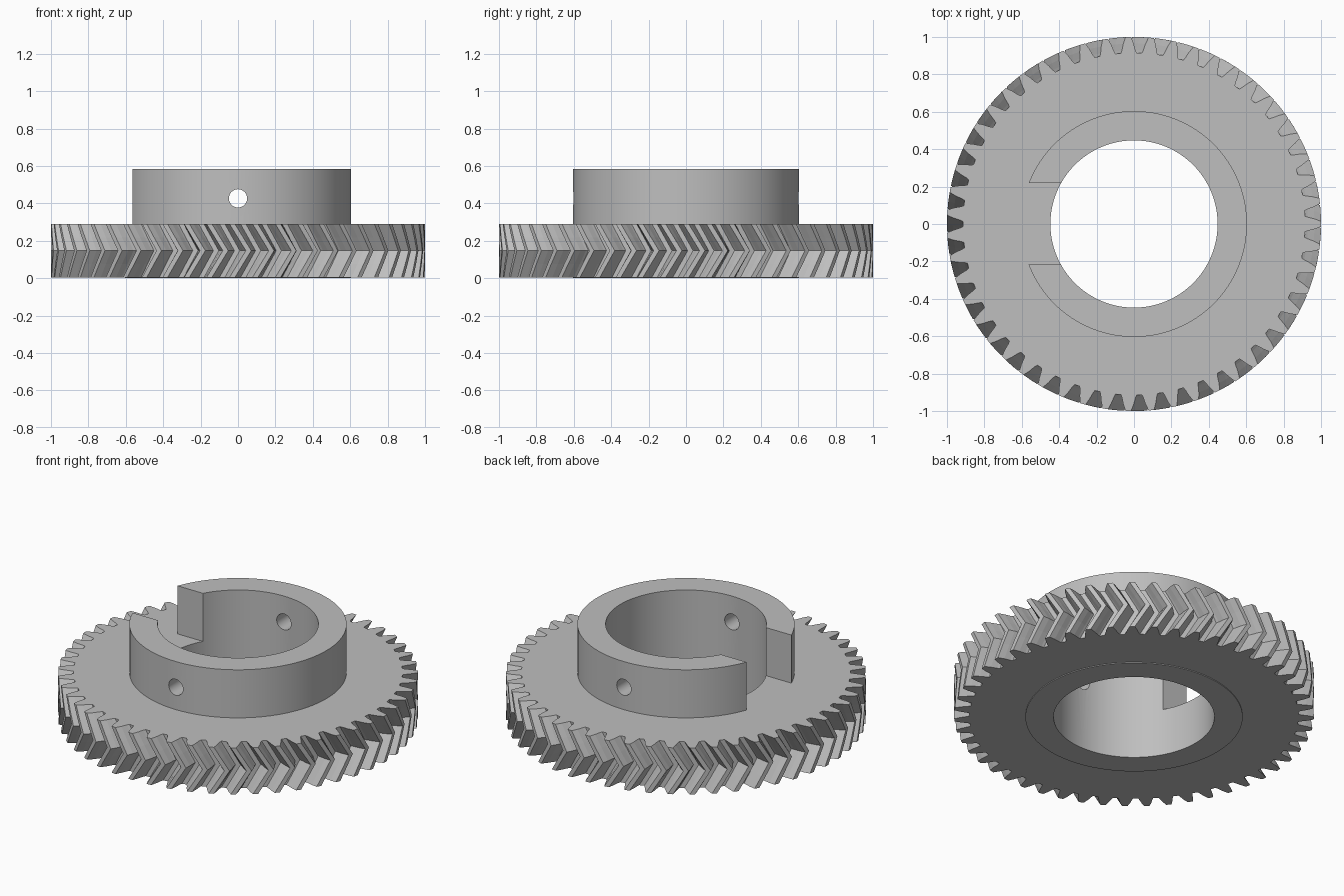
import bpy, bmesh
from math import radians, cos, sin, pi

cube = bpy.data.objects.get("Cube")
if cube:
    bpy.data.objects.remove(cube, do_unlink=True)

TEETH = 51
TWIST = radians(5)
Z_BOTTOM, Z_TOP, HUB_TOP = 0.005, 0.29, 0.585
BORE, HUB = 0.447, 0.604

grey = bpy.data.materials.new("plain grey")
grey.use_nodes = True
grey.diffuse_color = (0.52, 0.52, 0.52, 1)
grey.node_tree.nodes["Principled BSDF"].inputs["Base Color"].default_value = (0.52, 0.52, 0.52, 1)


def finish(name, bm):
    bmesh.ops.recalc_face_normals(bm, faces=bm.faces)
    mesh = bpy.data.meshes.new(name)
    bm.to_mesh(mesh)
    bm.free()
    mesh.materials.append(grey)
    ob = bpy.data.objects.new(name, mesh)
    bpy.context.collection.objects.link(ob)
    return ob


def ring(bm, polar, z):
    return [bm.verts.new((r * cos(a), r * sin(a), z)) for a, r in polar]


def bridge(bm, a, b):
    n = len(a)
    for i in range(n):
        j = (i + 1) % n
        bm.faces.new((a[i], a[j], b[j], b[i]))


def smooth(ob, angle):
    bpy.ops.object.select_all(action='DESELECT')
    ob.select_set(True)
    bpy.context.view_layer.objects.active = ob
    bpy.ops.object.shade_smooth_by_angle(angle=radians(angle))


# Herringbone toothed rim: one gap profile repeated, twisted forward then back
half_gap = [(2.7, 1.0), (1.9, 0.965), (1.3, 0.93), (0.9, 0.915)]
gap = [(-a, r) for a, r in half_gap] + half_gap[::-1]
profile = [(pi + 2 * pi * t / TEETH + radians(a), r)
           for t in range(TEETH) for a, r in gap]
bm = bmesh.new()
STEPS = 4
loops = []
for k in range(STEPS + 1):
    f = k / STEPS
    turn = TWIST * (1 - abs(2 * f - 1))
    loops.append(ring(bm, [(a + turn, r) for a, r in profile],
                      Z_BOTTOM + f * (Z_TOP - Z_BOTTOM)))
for lower, upper in zip(loops, loops[1:]):
    bridge(bm, lower, upper)
inner = [(a, HUB - 0.002) for a, r in profile]
bridge(bm, loops[0], ring(bm, inner, Z_BOTTOM))
bridge(bm, loops[-1], ring(bm, inner, Z_TOP))
finish("herringbone_rim", bm)

# Hub collar with its bore
SIDES = 96
circle = [2 * pi * i / SIDES for i in range(SIDES)]
bm = bmesh.new()
section = [(BORE, 0), (HUB, 0), (HUB, HUB_TOP), (BORE, HUB_TOP)]
loops = [ring(bm, [(a, r) for a in circle], z) for r, z in section]
for i in range(4):
    bridge(bm, loops[i], loops[(i + 1) % 4])
hub = finish("hub_collar", bm)

# Cutters: side slot and the cross hole for the set screws
bpy.ops.mesh.primitive_cube_add(size=1, location=(-0.5, 0.001, Z_TOP + 0.25))
slot = bpy.context.object
slot.name = "slot_cutter"
slot.scale = (0.6, 0.434, 0.5)
bpy.ops.mesh.primitive_cylinder_add(vertices=24, radius=0.049, depth=1.6,
                                    location=(0, 0, 0.427), rotation=(pi / 2, 0, 0))
hole = bpy.context.object
hole.name = "screw_hole_cutter"
for cutter in (slot, hole):
    cutter.hide_render = True
    mod = hub.modifiers.new(cutter.name, 'BOOLEAN')
    mod.operation = 'DIFFERENCE'
    mod.solver = 'EXACT'
    mod.object = cutter
bpy.ops.object.select_all(action='DESELECT')
hub.select_set(True)
bpy.context.view_layer.objects.active = hub
for mod in list(hub.modifiers):
    bpy.ops.object.modifier_apply(modifier=mod.name)
for cutter in (slot, hole):
    bpy.data.objects.remove(cutter, do_unlink=True)
while len(hub.data.materials) > 1:
    hub.data.materials.pop()
for p in hub.data.polygons:
    p.material_index = 0
smooth(hub, 20)
